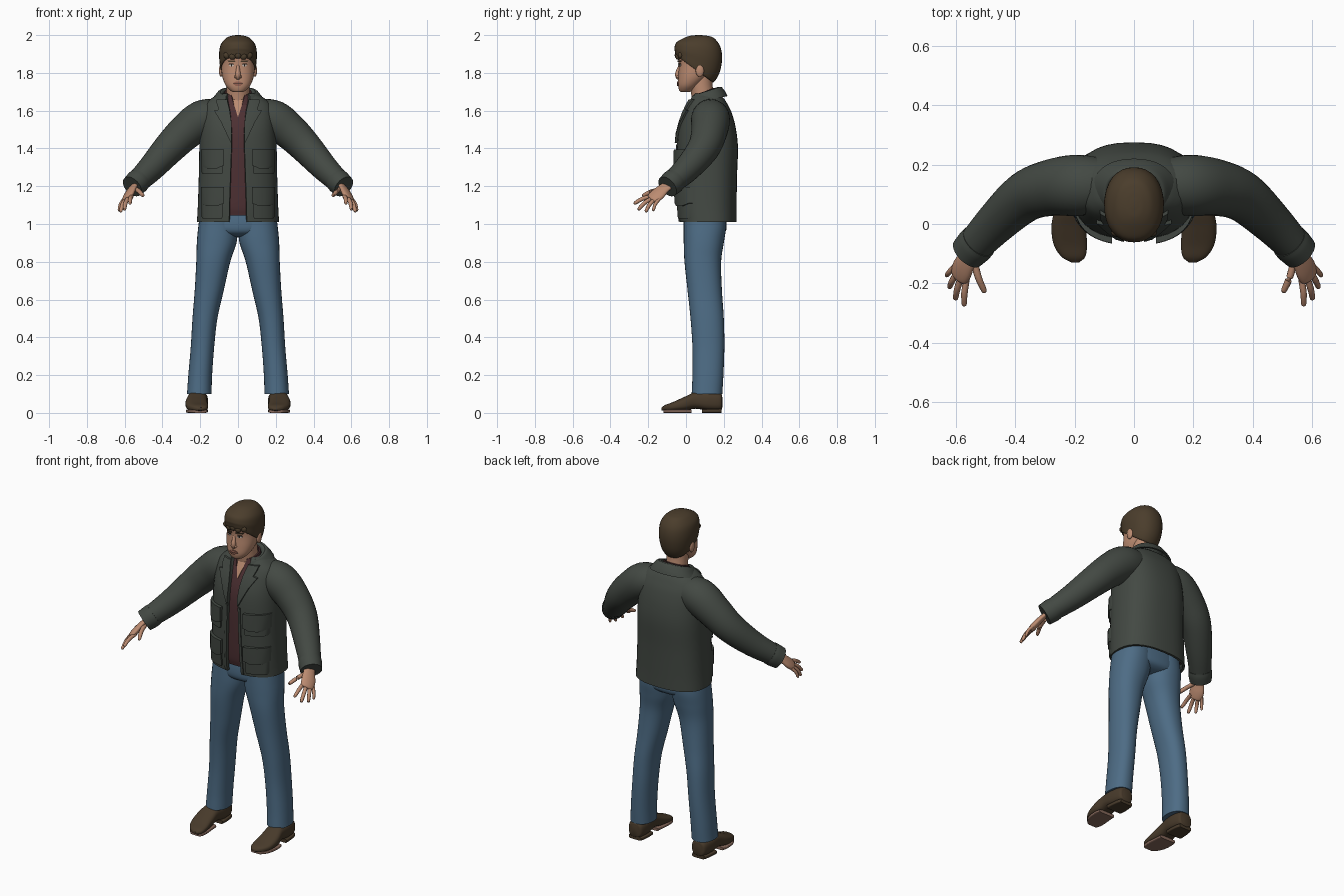
import bpy, bmesh, math
from mathutils import Vector

cube = bpy.data.objects.get("Cube")
if cube:
    bpy.data.objects.remove(cube)


def material(name, rgb):
    m = bpy.data.materials.new(name)
    m.use_nodes = True
    m.diffuse_color = (*rgb, 1)
    m.node_tree.nodes["Principled BSDF"].inputs["Base Color"].default_value = (*rgb, 1)
    return m


OLIVE = material("olive jacket", (.056, .066, .056))
DENIM = material("blue denim", (.075, .15, .235))
SHIRT = material("maroon shirt", (.075, .03, .033))
SKIN = material("skin", (.5, .26, .165))
HAIR = material("brown hair", (.07, .047, .025))
LEATHER = material("brown leather", (.065, .043, .024))
SOLE = material("tan sole", (.24, .14, .105))
LIP = material("lip", (.32, .13, .09))
WHITE = material("eye white", (.55, .5, .45))
DARK = material("dark brown", (.018, .012, .009))


def skin(name, rings, mat):
    """Join closed rings of points into a capped, smooth surface."""
    bm = bmesh.new()
    loops = [[bm.verts.new(p) for p in ring] for ring in rings]
    n = len(loops[0])
    for a, b in zip(loops, loops[1:]):
        for i in range(n):
            bm.faces.new((a[i], a[(i + 1) % n], b[(i + 1) % n], b[i]))
    bm.faces.new(loops[0][::-1])
    bm.faces.new(loops[-1])
    bmesh.ops.recalc_face_normals(bm, faces=bm.faces[:])
    mesh = bpy.data.meshes.new(name)
    bm.to_mesh(mesh)
    bm.free()
    mesh.materials.append(mat)
    mesh.shade_smooth()
    mesh.set_sharp_from_angle(angle=math.radians(50))
    obj = bpy.data.objects.new(name, mesh)
    bpy.context.collection.objects.link(obj)
    return obj


def spline(rows, k=6):
    """Smoothly interpolate a short table of rows."""
    width = max(map(len, rows))
    rows = [Vector(tuple(r) + (0,) * (width - len(r))) for r in rows]
    pad = [rows[0] * 2 - rows[1]] + rows + [rows[-1] * 2 - rows[-2]]
    out = []
    for a, b, c, d in zip(pad, pad[1:], pad[2:], pad[3:]):
        for i in range(k):
            t = i / k
            out.append(b + (c - a) * (t / 2) + (a * 2 - b * 5 + c * 4 - d) * (t * t / 2)
                       + (b * 3 - a - c * 3 + d) * (t ** 3 / 2))
    return out + [rows[-1]]


def oval(c, u, v, e=1.0, start=0.0, n=32):
    pts = []
    for i in range(n if start == 0 else n + 1):
        t = start + (math.tau - 2 * start) * i / n
        s, k = math.sin(t), math.cos(t)
        pts.append(c + u * math.copysign(abs(s) ** e, s) - v * math.copysign(abs(k) ** e, k))
    return pts


def body(name, rows, mat, e=.85, thick=.014, s=1):
    """Stacked sections: z, half width, front y, back y, centre x, tilt, half gap."""
    rings = []
    for row in spline(rows):
        z, hw, yf, yb, cx, tilt, gap = (tuple(row) + (0,) * 7)[:7]
        c, hd = Vector((cx * s, (yf + yb) / 2, z)), (yb - yf) / 2
        start = math.asin(min(1, gap / hw) ** (1 / e)) if gap > 0 else 0
        ring = oval(c, Vector((hw, 0, 0)), Vector((0, hd, tilt)), e, start)
        if start:  # an open garment gets an inner wall
            ring += oval(c, Vector((hw - thick, 0, 0)), Vector((0, hd - thick, tilt)), e, start)[::-1]
        rings.append(ring)
    return skin(name, rings, mat)


def tube(name, rows, mat, s=1, side=None, flat=1.0, n=20):
    """Round or flattened tube along rows of x, y, z, radius."""
    rows = spline(rows, 5)
    pts = [Vector((r[0] * s, r[1], r[2])) for r in rows]
    ref = Vector((side[0] * s, side[1], side[2])) if side else Vector((0.31, .9, .3))
    rings = []
    for i, p in enumerate(pts):
        t = (pts[min(i + 1, len(pts) - 1)] - pts[max(i - 1, 0)]).normalized()
        u = (ref - t * ref.dot(t)).normalized()
        r = max(rows[i][3], .001)
        rings.append(oval(p, u * r, t.cross(u) * r * flat, n=n))
    return skin(name, rings, mat)


def front_y(table, e, x, z):
    """Front surface depth of a body table at x, z."""
    row = min(table, key=lambda r: abs(r[0] - z))
    sn = min(.999, abs(x) / row[1]) ** (1 / e)
    return (row[2] + row[3]) / 2 - (row[3] - row[2]) / 2 * (1 - sn * sn) ** (e / 2)


def plate(name, rows, mat, table, e, lift, s=1, n=8):
    """Thin panel hugging a body front; rows are z, inner x, outer x."""
    rings = []
    for z, a, b in rows:
        xs = [a + (b - a) * i / n for i in range(n + 1)]
        ys = [front_y(table, e, x, z) for x in xs]
        rings.append([(x * s, y - lift, z) for x, y in zip(xs, ys)]
                     + [(x * s, y + .004, z) for x, y in zip(xs[::-1], ys[::-1])])
    return skin(name, rings, mat)


def blob(name, loc, size, mat, s=1):
    c = Vector((loc[0] * s, loc[1], loc[2]))
    rings = []
    for i in range(1, 12):
        a = math.pi * i / 12
        r = math.sin(a)
        rings.append(oval(c - Vector((0, 0, size[2] * math.cos(a))),
                          Vector((size[0] * r, 0, 0)), Vector((0, size[1] * r, 0)), n=16))
    return skin(name, rings, mat)


# Jacket shell, open at the front, over a shirt
coat = [(1.01, .218, -.035, .268, 0, 0, .047), (1.1, .213, -.045, .268, 0, 0, .045),
        (1.25, .208, -.05, .27, 0, 0, .04), (1.4, .205, -.05, .275, 0, 0, .035),
        (1.5, .2, -.04, .265, 0, 0, .035), (1.58, .193, -.015, .245, 0, 0, .042),
        (1.63, .178, .008, .222, 0, 0, .052), (1.665, .14, .025, .2, 0, 0, .06),
        (1.69, .1, .04, .17, 0, 0, .058)]
body("jacket_body", coat, OLIVE, .8)
inner = [(max(r[0], 1.045), r[1] - .017, r[2] + .017, r[3] - .017) for r in coat]
body("shirt", inner, SHIRT, .8)
body("shirt_collar", [(1.64, .085, .015, .165, 0, .01, .022), (1.675, .076, .025, .16, 0, .015, .03),
                      (1.7, .07, .03, .155, 0, .02, .036)], SHIRT, .9, .008)
body("jacket_collar", [(1.67, .085, .03, .165, 0, .02, .055), (1.695, .09, .025, .175, 0, .025, .058),
                       (1.7, .103, .02, .188, 0, .025, .062), (1.675, .125, .01, .208, 0, .025, .066),
                       (1.655, .142, .003, .22, 0, .022, .07)], OLIVE, .9, .012)
coat_t, inner_t = spline(coat, 12), spline(inner, 12)
plate("open_neckline", [(1.57, -.002, .002), (1.62, -.017, .017), (1.67, -.036, .036)],
      SKIN, inner_t, .8, .005)

# Head and neck
body("neck", [(1.58, .07, .04, .16), (1.67, .062, .03, .15), (1.74, .06, .02, .14),
              (1.8, .06, .02, .14)], SKIN, 1)
face = [(1.698, .022, -.025, .02), (1.706, .04, -.035, .035), (1.735, .066, -.042, .07),
        (1.78, .083, -.041, .115), (1.84, .089, -.038, .15), (1.89, .089, -.042, .165),
        (1.94, .08, -.03, .16), (1.975, .045, .01, .12)]
body("head", face, SKIN, .9)
face_t = spline(face, 12)
tube("nose", [(0, -.03, 1.852, .005), (0, -.037, 1.825, .009), (0, -.044, 1.793, .014),
              (0, -.038, 1.774, .012), (0, -.03, 1.77, .004)], SKIN)
plate("upper_lip", [(1.744, -.026, .026), (1.749, -.022, .022), (1.755, -.01, .01)],
      LIP, face_t, .9, .005)
plate("lower_lip", [(1.731, -.012, .012), (1.737, -.02, .02), (1.742, -.025, .025)],
      LIP, face_t, .9, .006)
plate("mouth_line", [(1.7415, -.027, .027), (1.7445, -.027, .027)], DARK, face_t, .9, .004)

# Hair cap, lower at the nape than at the fringe
body("hair", [(1.825, .078, -.035, .13, 0, -.065), (1.822, .092, -.053, .148, 0, -.07),
              (1.86, .098, -.06, .178, 0, -.058), (1.905, .1, -.061, .191, 0, -.03),
              (1.95, .091, -.05, .182, 0, -.012), (1.983, .064, -.015, .15),
              (1.996, .035, .02, .115), (2.0, .01, .055, .08)], HAIR, .92)
for i in range(5):
    x = (i - 2) * .029
    blob("fringe_tuft", (x, -.046 + x * x * 5, 1.893 - .006 * (i % 2)), (.019, .014, .018), HAIR)

# Hand layout: knuckle, tip, thickness
fingers = {"index_finger": ((.563, -.18, 1.148), (.572, -.277, 1.108), .011),
           "middle_finger": ((.582, -.178, 1.138), (.602, -.255, 1.075), .011),
           "ring_finger": ((.597, -.165, 1.13), (.622, -.215, 1.064), .0105),
           "little_finger": ((.607, -.145, 1.128), (.632, -.175, 1.07), .009),
           "thumb": ((.54, -.12, 1.185), (.502, -.232, 1.15), .012)}

for s, tag in ((1, "left_"), (-1, "right_")):
    # Face details
    plate(tag + "eye", [(1.835, .027, .041), (1.84, .021, .049), (1.846, .026, .043)],
          WHITE, face_t, .9, .003, s)
    plate(tag + "iris", [(1.835, .031, .038), (1.846, .031, .038)], DARK, face_t, .9, .005, s)
    plate(tag + "upper_lid", [(1.845, .02, .05), (1.849, .023, .046)], DARK, face_t, .9, .005, s)
    plate(tag + "eyebrow", [(1.858, .014, .05), (1.866, .016, .056)], HAIR, face_t, .9, .006, s)
    blob(tag + "ear", (.09, .073, 1.812), (.011, .022, .033), SKIN, s)
    blob(tag + "nostril", (.011, -.038, 1.78), (.009, .012, .009), SKIN, s)

    # Sleeve and cuff
    tube(tag + "sleeve", [(.1, .13, 1.572, .09), (.19, .13, 1.552, .103), (.28, .122, 1.485, .095),
                          (.365, .092, 1.4, .085), (.46, .008, 1.295, .071),
                          (.553, -.09, 1.205, .057)], OLIVE, s, n=28)
    tube(tag + "cuff", [(.522, -.058, 1.234, .064), (.536, -.073, 1.22, .065),
                        (.56, -.098, 1.198, .061)], OLIVE, s, n=28)

    # Hand
    tube(tag + "palm", [(.54, -.078, 1.215, .03), (.56, -.118, 1.188, .035),
                        (.577, -.15, 1.157, .042), (.588, -.178, 1.133, .037),
                        (.59, -.185, 1.127, .02)], SKIN, s, (.045, .05, -.03), .45)
    for name, (a, b, r) in fingers.items():
        a, b = Vector(a), Vector(b)
        mid = a.lerp(b, .5) + Vector((.003, -.003, .005))
        tube(tag + name, [(*a, r), (*mid, r), (*a.lerp(b, .92), r * .8), (*b, r * .25)], SKIN, s, n=10)

    # Lapel with a notch
    plate(tag + "lapel", [(1.43, .034, .038), (1.48, .033, .062), (1.54, .035, .09),
                          (1.6, .044, .126), (1.606, .045, .102), (1.635, .052, .112),
                          (1.66, .058, .115)], OLIVE, coat_t, .8, .012, s)
    plate(tag + "front_placket", [(1.012, .047, .062), (1.1, .045, .06), (1.25, .04, .055),
                                  (1.42, .035, .048)], OLIVE, coat_t, .8, .005, s)

    # Bellows pockets with pointed flaps
    for level, top, deep in (("chest_", 1.395, .13), ("lower_", 1.195, .165)):
        plate(tag + level + "pocket", [(top - deep, .085, .188), (top - deep + .01, .08, .193),
                                       (top - .02, .08, .193)], OLIVE, coat_t, .8, .011, s)
        plate(tag + level + "flap", [(top - .1, .11, .165), (top - .085, .074, .197),
                                     (top, .074, .197)], OLIVE, coat_t, .8, .02, s)

    # Trouser leg
    body(tag + "trouser_leg", [(1.06, .1, -.01, .21, .1), (.98, .105, -.012, .212, .106),
                               (.9, .105, -.012, .2, .113), (.8, .09, -.008, .186, .131),
                               (.65, .077, .008, .19, .152), (.5, .066, .024, .2, .175),
                               (.35, .062, .034, .203, .188), (.2, .063, .034, .198, .2),
                               (.1, .065, .03, .192, .205)], DENIM, .9, s=s)

    # Shoe upper by y, centre x, half width, bottom, height
    shoe = [(.193, .212, .02, .03, .05), (.182, .212, .044, .014, .09), (.12, .213, .054, .012, .102),
            (.05, .217, .052, .022, .088), (-.01, .22, .058, .012, .072), (-.07, .214, .056, .01, .047),
            (-.11, .204, .04, .01, .032), (-.129, .198, .014, .014, .014)]
    skin(tag + "shoe", [oval(Vector((c * s, y, b + h / 2)), Vector((w, 0, 0)), Vector((0, 0, h / 2)), .75)
                        for y, c, w, b, h in spline(shoe)], LEATHER)
    for part, mat, lo, hi, top in (("sole", SOLE, -.118, .035, .018), ("heel", LEATHER, .075, .188, .022)):
        rings = []
        for y, c, w, b, h in spline(shoe):
            if lo < y < hi:
                rings.append(oval(Vector((c * s, y, top / 2)), Vector((w * .97, 0, 0)),
                                  Vector((0, 0, top / 2)), .35))
        skin(tag + part, rings, mat)

# Trouser seat
body("trouser_seat", [(1.1, .19, 0, .21), (1.02, .2, -.012, .215), (.965, .185, -.008, .212),
                      (.94, .11, .02, .185), (.93, .04, .06, .14)], DENIM, .85)
